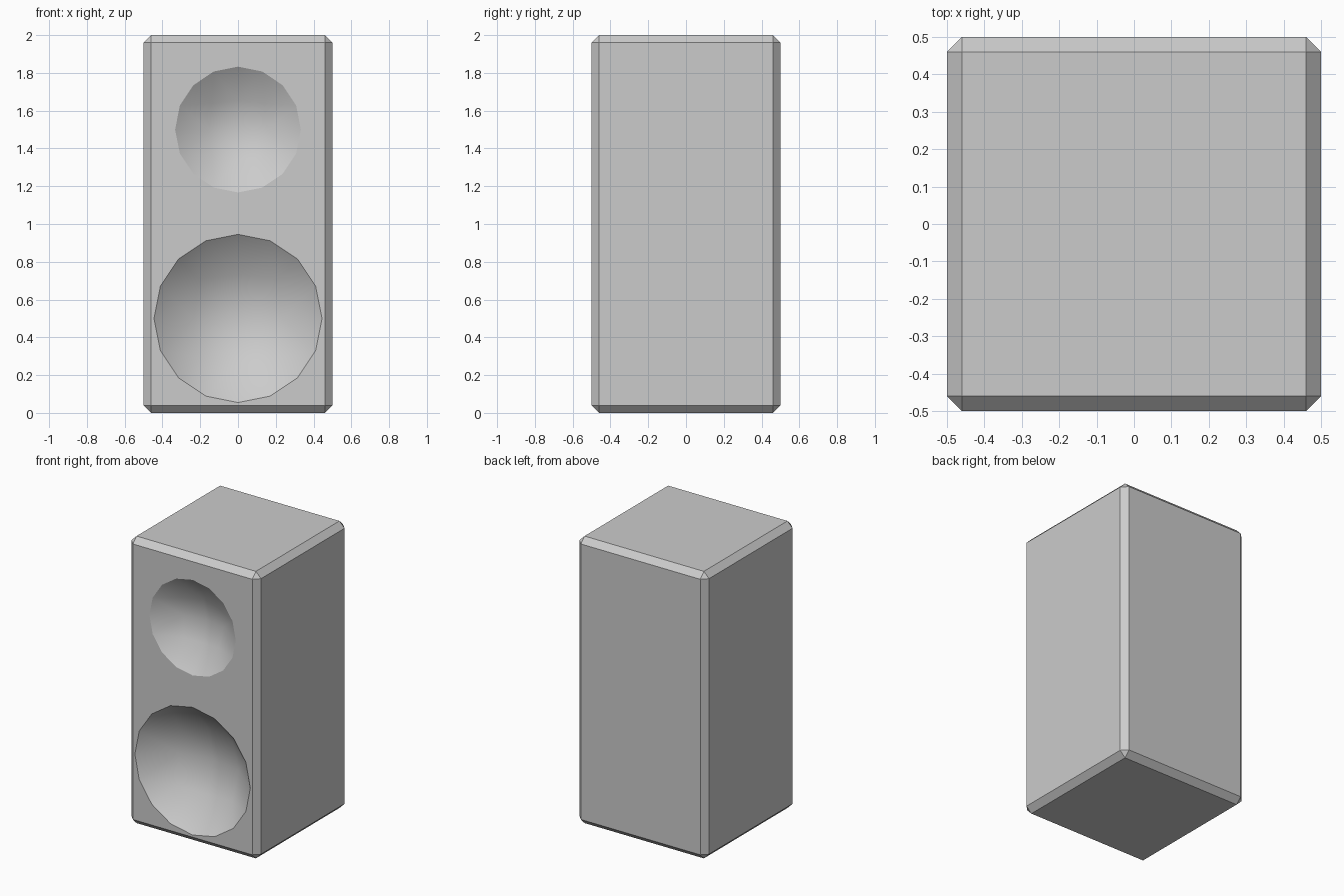
import bpy, bmesh
from math import sin, cos, pi, radians

if "Cube" in bpy.data.objects:
    bpy.data.objects.remove(bpy.data.objects["Cube"])


def make_object(name, bm):
    bmesh.ops.recalc_face_normals(bm, faces=bm.faces[:])
    mesh = bpy.data.meshes.new(name)
    bm.to_mesh(mesh)
    bm.free()
    obj = bpy.data.objects.new(name, mesh)
    bpy.context.collection.objects.link(obj)
    return obj


# Cabinet: tall box with a single-segment chamfer on all edges
bm = bmesh.new()
bmesh.ops.create_cube(bm, size=1)
for v in bm.verts:
    v.co.z = v.co.z * 2 + 1
bmesh.ops.bevel(bm, geom=bm.edges[:], offset=0.04, segments=1,
                affect='EDGES', profile=0.5)
cabinet = make_object("speaker_cabinet", bm)


def dish_cutter(name, z, r, inner, depths):
    """4 x 4 grid dish with a 16-sided rim, extended forward for cutting.
    depths: centre, inner middle, inner corner."""
    bm = bmesh.new()
    grid, rim = {}, {}
    for i in range(-2, 3):
        for j in range(-2, 3):
            if max(abs(i), abs(j)) == 2:
                # rim point, stepping 22.5 degrees round the circle
                if i == 2:
                    step = j
                elif j == 2:
                    step = 4 - i
                elif i == -2:
                    step = 8 - j
                else:
                    step = 12 + i
                a = step * pi / 8
                x, h = r * cos(a), r * sin(a)
                grid[i, j] = bm.verts.new((x, -0.5, z + h))
                rim[step % 16] = (grid[i, j], bm.verts.new((x, -0.7, z + h)))
            else:
                n = abs(i) + abs(j)
                k = inner * (1.12 if n == 1 else 1)
                grid[i, j] = bm.verts.new((i * k, -0.5 + depths[n], z + j * k))
    for i in range(-2, 2):
        for j in range(-2, 2):
            bm.faces.new((grid[i, j], grid[i + 1, j],
                          grid[i + 1, j + 1], grid[i, j + 1]))
    for s in range(16):
        a, b = rim[s], rim[(s + 1) % 16]
        bm.faces.new((a[0], b[0], b[1], a[1]))
    bm.faces.new([rim[s][1] for s in range(16)])
    # split the dish so the folded corner quads stay predictable
    bmesh.ops.triangulate(bm, faces=[f for f in bm.faces if len(f.verts) == 4])
    obj = make_object(name, bm)
    obj.hide_render = True
    return obj


# Small upper cone and large lower cone recesses
cutters = [
    dish_cutter("upper_cone_cutter", 1.5, 0.333, 0.138, (0.15, 0.12, 0.09)),
    dish_cutter("lower_cone_cutter", 0.5, 0.445, 0.207, (0.225, 0.175, 0.14)),
]
bpy.context.view_layer.objects.active = cabinet
cabinet.select_set(True)
for c in cutters:
    mod = cabinet.modifiers.new(c.name, 'BOOLEAN')
    mod.operation = 'DIFFERENCE'
    mod.solver = 'EXACT'
    mod.object = c
    bpy.ops.object.modifier_apply(modifier=mod.name)
for c in cutters:
    bpy.data.objects.remove(c)

bpy.ops.object.shade_smooth_by_angle(angle=radians(30))
